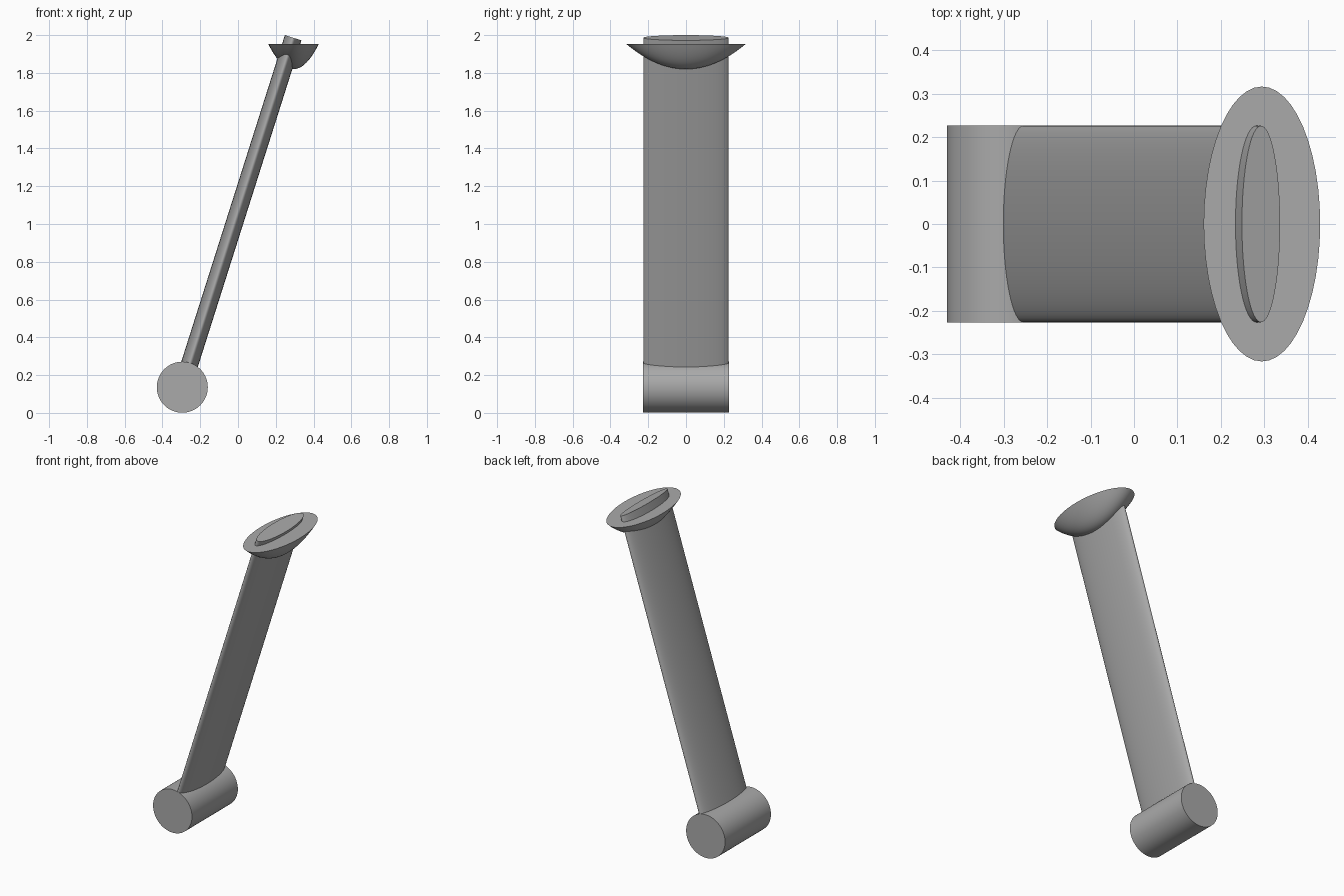
import bpy, bmesh, math
from mathutils import Matrix, Vector

cube = bpy.data.objects.get("Cube")
if cube:
    bpy.data.objects.remove(cube, do_unlink=True)

grey = bpy.data.materials.new("plain grey")
grey.use_nodes = True
grey.diffuse_color = (0.4, 0.4, 0.4, 1)
grey.node_tree.nodes["Principled BSDF"].inputs["Base Color"].default_value = (0.4, 0.4, 0.4, 1)


def finish(name, bm):
    """Turn a bmesh into a smooth object with sharp rims."""
    bmesh.ops.recalc_face_normals(bm, faces=bm.faces)
    mesh = bpy.data.meshes.new(name)
    bm.to_mesh(mesh)
    bm.free()
    mesh.materials.append(grey)
    obj = bpy.data.objects.new(name, mesh)
    bpy.context.collection.objects.link(obj)
    bpy.ops.object.select_all(action='DESELECT')
    obj.select_set(True)
    bpy.context.view_layer.objects.active = obj
    bpy.ops.object.shade_smooth_by_angle(angle=math.radians(30))
    return obj


def cylinder(name, start, end, rx, ry, segments=64):
    """Capped elliptical cylinder between two points."""
    start, end = Vector(start), Vector(end)
    axis = end - start
    turn = Vector((0, 0, 1)).rotation_difference(axis).to_matrix().to_4x4()
    place = Matrix.Translation((start + end) / 2) @ turn @ Matrix.Diagonal((rx, ry, 1, 1))
    bm = bmesh.new()
    bmesh.ops.create_cone(bm, cap_ends=True, segments=segments, radius1=1, radius2=1,
                          depth=axis.length, matrix=place)
    return finish(name, bm)


def bowl(name, centre, rx, ry, depth, segments=48, rings=14):
    """Rounded elliptical dish with a flat closed top."""
    bm = bmesh.new()
    loops = []
    for i in range(1, rings + 1):
        r = i / rings
        z = -depth * (1 - r * r)
        loops.append([bm.verts.new((rx * r * math.cos(a), ry * r * math.sin(a), z))
                      for a in (math.tau * k / segments for k in range(segments))])
    tip = bm.verts.new((0, 0, -depth))
    for k in range(segments):
        n = (k + 1) % segments
        bm.faces.new((tip, loops[0][n], loops[0][k]))
        for inner, outer in zip(loops, loops[1:]):
            bm.faces.new((inner[k], inner[n], outer[n], outer[k]))
    bm.faces.new(loops[-1])
    bmesh.ops.translate(bm, verts=bm.verts, vec=centre)
    return finish(name, bm)


# Horizontal hub at the foot
cylinder("hub", (-0.295, -0.227, 0.136), (-0.295, 0.227, 0.136), 0.135, 0.135)
# Leaning strut with an elliptical section
cylinder("strut", (-0.295, 0, 0.136), (0.292, 0, 1.986), 0.046, 0.226)
# Dish around the top of the strut
bowl("dish", (0.294, 0, 1.953), 0.134, 0.316, 0.133)
